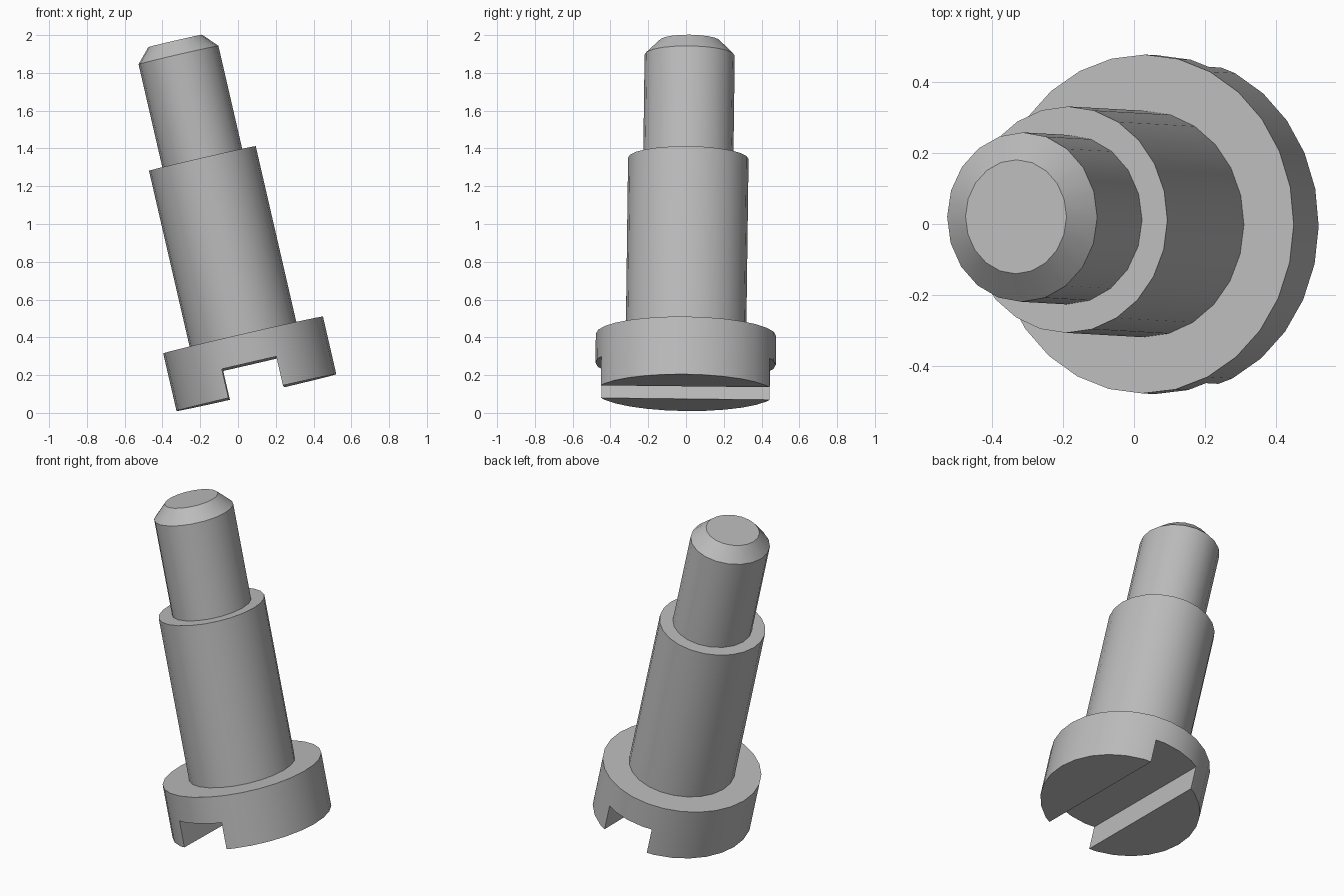
import bpy
import bmesh
from math import cos, sin, pi, radians
from mathutils import Matrix

if "Cube" in bpy.data.objects:
    bpy.data.objects.remove(bpy.data.objects["Cube"], do_unlink=True)

STRETCH = 1.1  # the turned sections are slightly oval across y

steel = bpy.data.materials.new("plain steel grey")
steel.use_nodes = True
GREY = (0.5, 0.5, 0.5, 1)
steel.diffuse_color = GREY
steel.node_tree.nodes["Principled BSDF"].inputs["Base Color"].default_value = GREY

# Lean of the whole screw about its foot
lean = (Matrix.Translation((0.0975, -0.004, 0.1075))
        @ Matrix.Rotation(radians(-0.75), 4, 'X')
        @ Matrix.Rotation(radians(-13), 4, 'Y')
        @ Matrix.Rotation(radians(-0.5), 4, 'Z'))


def turned(name, sides, profile):
    """Closed solid of stacked rings, given as (radius, height) pairs."""
    bm = bmesh.new()
    rings = []
    for r, z in profile:
        angles = [2 * pi * i / sides for i in range(sides)]
        rings.append([bm.verts.new((r * cos(a), r * STRETCH * sin(a), z)) for a in angles])
    for low, high in zip(rings, rings[1:]):
        for i in range(sides):
            j = (i + 1) % sides
            bm.faces.new((low[i], low[j], high[j], high[i]))
    bm.faces.new(rings[0][::-1])
    bm.faces.new(rings[-1])
    mesh = bpy.data.meshes.new(name)
    bm.to_mesh(mesh)
    bm.free()
    mesh.materials.append(steel)
    obj = bpy.data.objects.new(name, mesh)
    bpy.context.collection.objects.link(obj)
    return obj


def activate(obj):
    bpy.ops.object.select_all(action='DESELECT')
    obj.select_set(True)
    bpy.context.view_layer.objects.active = obj


head = turned("slotted_head", 28, [(0.434, 0), (0.434, 0.313)])
shoulder = turned("shoulder", 24, [(0.29, 0.3), (0.29, 1.272)])
pin = turned("chamfered_pin", 20, [(0.217, 1.26), (0.217, 1.834), (0.146, 1.911)])

# Driver slot across the underside of the head
bpy.ops.mesh.primitive_cube_add(size=1)
cutter = bpy.context.object
cutter.name = "slot_cutter"
cutter.hide_render = True
cutter.data.transform(Matrix.Diagonal((0.296, 2, 0.314, 1)))
cutter.data.materials.append(steel)
slot = head.modifiers.new("slot", 'BOOLEAN')
slot.operation = 'DIFFERENCE'
slot.solver = 'EXACT'
slot.object = cutter
activate(head)
bpy.ops.object.modifier_apply(modifier="slot")
bpy.data.objects.remove(cutter, do_unlink=True)

for part in (head, shoulder, pin):
    part.matrix_world = lean
    activate(part)
    bpy.ops.object.shade_smooth_by_angle(angle=radians(30))
